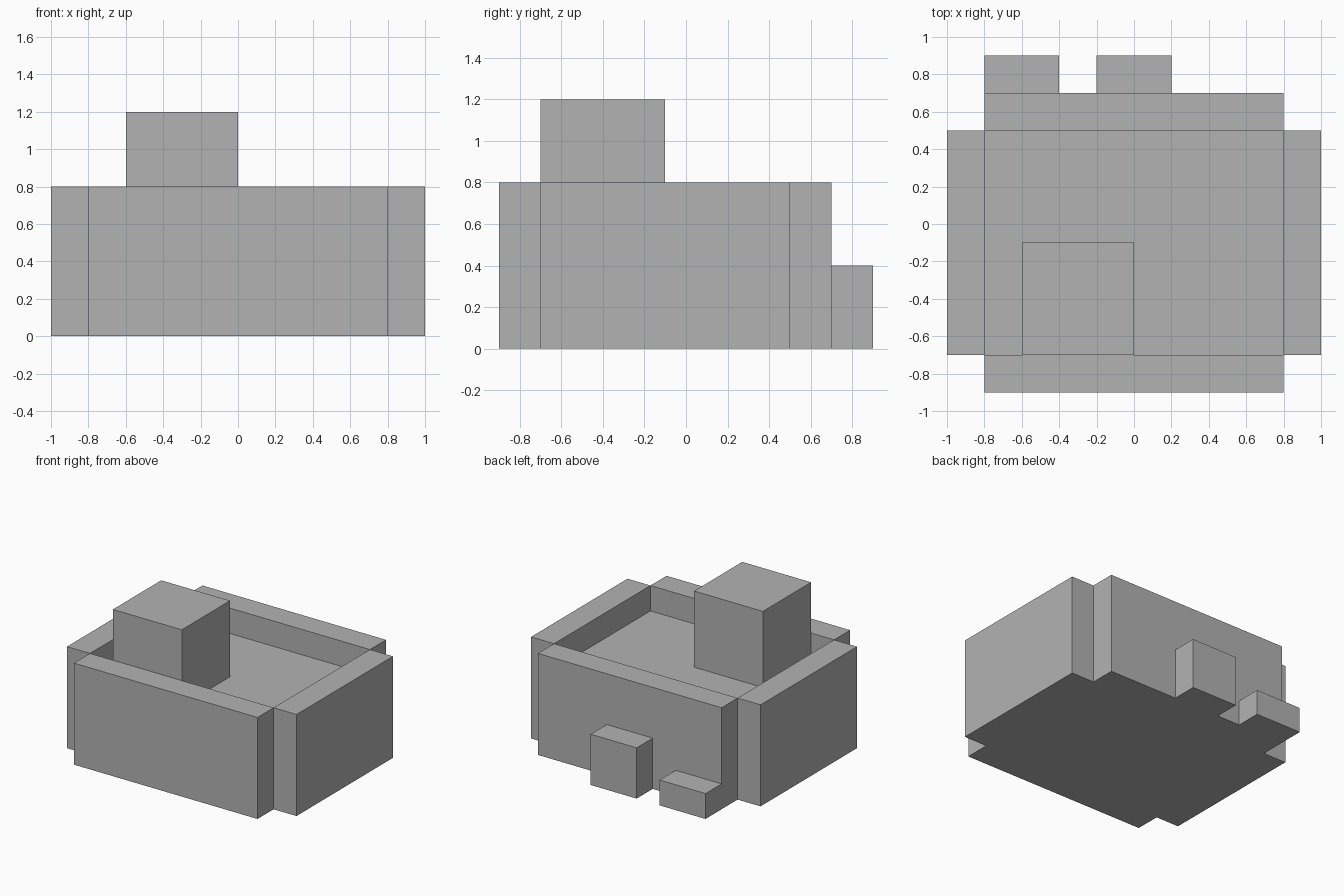
import bpy
from mathutils import Vector

cube = bpy.data.objects.get("Cube")
if cube:
    bpy.data.objects.remove(cube, do_unlink=True)

grey = bpy.data.materials.new("plain grey")
grey.use_nodes = True
colour = (0.45, 0.45, 0.45, 1)
grey.diffuse_color = colour
grey.node_tree.nodes["Principled BSDF"].inputs["Base Color"].default_value = colour


def box(name, low, high):
    """Flat-faced block spanning two opposite corners."""
    low, high = Vector(low), Vector(high)
    bpy.ops.mesh.primitive_cube_add(size=1)
    obj = bpy.context.object
    obj.name = name
    for v in obj.data.vertices:
        v.co = (low + high) / 2 + v.co * (high - low)
    obj.data.materials.append(grey)
    return obj


wall_height = 0.8
floor_height = 0.6

# Solid core whose top is the sunken roof
box("core", (-0.8, -0.7, 0), (0.8, 0.5, floor_height))

# Parapet walls around the core, leaving notched corners
box("front_wall", (-0.8, -0.9, 0), (0.8, -0.7, wall_height))
box("back_wall", (-0.8, 0.5, 0), (0.8, 0.7, wall_height))
box("left_wall", (0.8, -0.7, 0), (1, 0.5, wall_height))
box("right_wall", (-1, -0.7, 0), (-0.8, 0.5, wall_height))

# Block standing on the roof
box("roof_block", (-0.6, -0.7, floor_height), (0, -0.1, 1.2))

# Steps against the back wall
box("tall_step", (-0.2, 0.7, 0), (0.2, 0.9, 0.4))
box("low_step", (-0.8, 0.7, 0), (-0.4, 0.9, 0.2))
